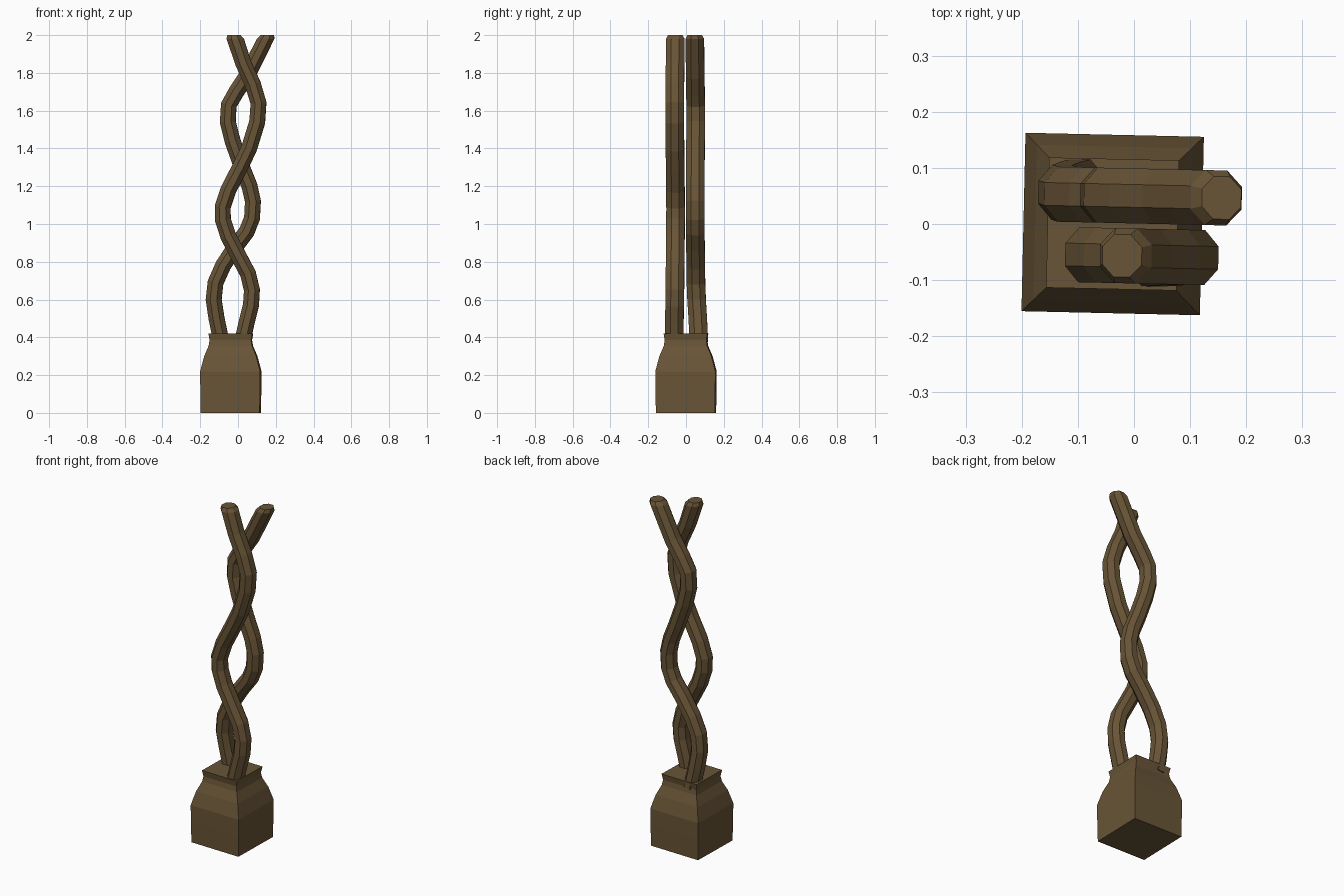
import bpy, bmesh, math
from mathutils import Vector

if "Cube" in bpy.data.objects:
    bpy.data.objects.remove(bpy.data.objects["Cube"])

wood = bpy.data.materials.new("brown_wood")
wood.diffuse_color = (0.14, 0.09, 0.038, 1)
wood.use_nodes = True
wood.node_tree.nodes["Principled BSDF"].inputs["Base Color"].default_value = wood.diffuse_color
TURN = math.radians(-1.3)   # whole piece is turned slightly


def loft(name, rings):
    """Skin a list of closed rings and cap both ends."""
    bm = bmesh.new()
    loops = [[bm.verts.new(p) for p in ring] for ring in rings]
    n = len(loops[0])
    for a, b in zip(loops, loops[1:]):
        for i in range(n):
            j = (i + 1) % n
            bm.faces.new((a[i], a[j], b[j], b[i]))
    bm.faces.new(loops[0])
    bm.faces.new(loops[-1])
    bmesh.ops.recalc_face_normals(bm, faces=bm.faces)
    mesh = bpy.data.meshes.new(name)
    bm.to_mesh(mesh)
    bm.free()
    mesh.materials.append(wood)
    ob = bpy.data.objects.new(name, mesh)
    bpy.context.collection.objects.link(ob)
    ob.rotation_euler.z = TURN
    return ob


# Square base: (half width, height) profile
profile = [(.156, 0), (.158, .12), (.159, .22), (.138, .30),
           (.115, .355), (.110, .385), (.116, .42)]
base = loft("base", [[(sx * w, sy * w, z) for sx, sy in
                      ((-1, -1), (1, -1), (1, 1), (-1, 1))] for w, z in profile])
base.location.x = -0.038


def strand(name, path, y, y_foot):
    """Eight-sided wavy stem following (x, z) points, bottom to top."""
    rings = []

    def ring(x, yy, z, tilt, rx, ry):
        out = []
        for k in range(8):
            a = math.radians(22.5 + 45 * k)
            c = math.cos(a) / math.cos(math.pi / 8) * rx
            s = math.sin(a) / math.cos(math.pi / 8) * ry
            out.append(Vector((x + c * math.cos(tilt), yy + s, z - c * math.sin(tilt))))
        return out

    last = len(path) - 1
    for i, (x, z) in enumerate(path):
        p, q = path[max(i - 1, 0)], path[min(i + 1, last)]
        tilt = math.atan2(q[0] - p[0], q[1] - p[1])
        t = max(0, min(1, (0.65 - z) / 0.25))
        yy = y + (y_foot - y) * t
        if i == last:
            # level, softly bevelled tip
            dx = math.tan(tilt)
            rings.append(ring(x - .02 * dx, yy, z - .02, 0, .046, .049))
            rings.append(ring(x, yy, z, 0, .035, .038))
        else:
            rings.append(ring(x, yy, z, tilt, .042, .049))
    return loft(name, rings)


# Two interwoven stems
strand("front_stem", [
    (.025, .38), (.045, .47), (.07, .57), (.075, .65), (.055, .735), (.01, .82),
    (-.05, .935), (-.078, 1.02), (-.08, 1.09), (-.05, 1.18), (.012, 1.3),
    (.06, 1.40), (.103, 1.54), (.11, 1.64), (.08, 1.74), (.03, 1.85), (-.02, 2.0)],
    -.057, -.062)
strand("back_stem", [
    (-.09, .38), (-.115, .50), (-.13, .60), (-.12, .69), (-.08, .78), (-.015, .88),
    (.045, .96), (.073, 1.03), (.078, 1.12), (.06, 1.20), (.02, 1.3),
    (-.03, 1.44), (-.055, 1.54), (-.05, 1.63), (-.01, 1.70), (.05, 1.79),
    (.10, 1.89), (.155, 2.0)],
    .05, .066)
